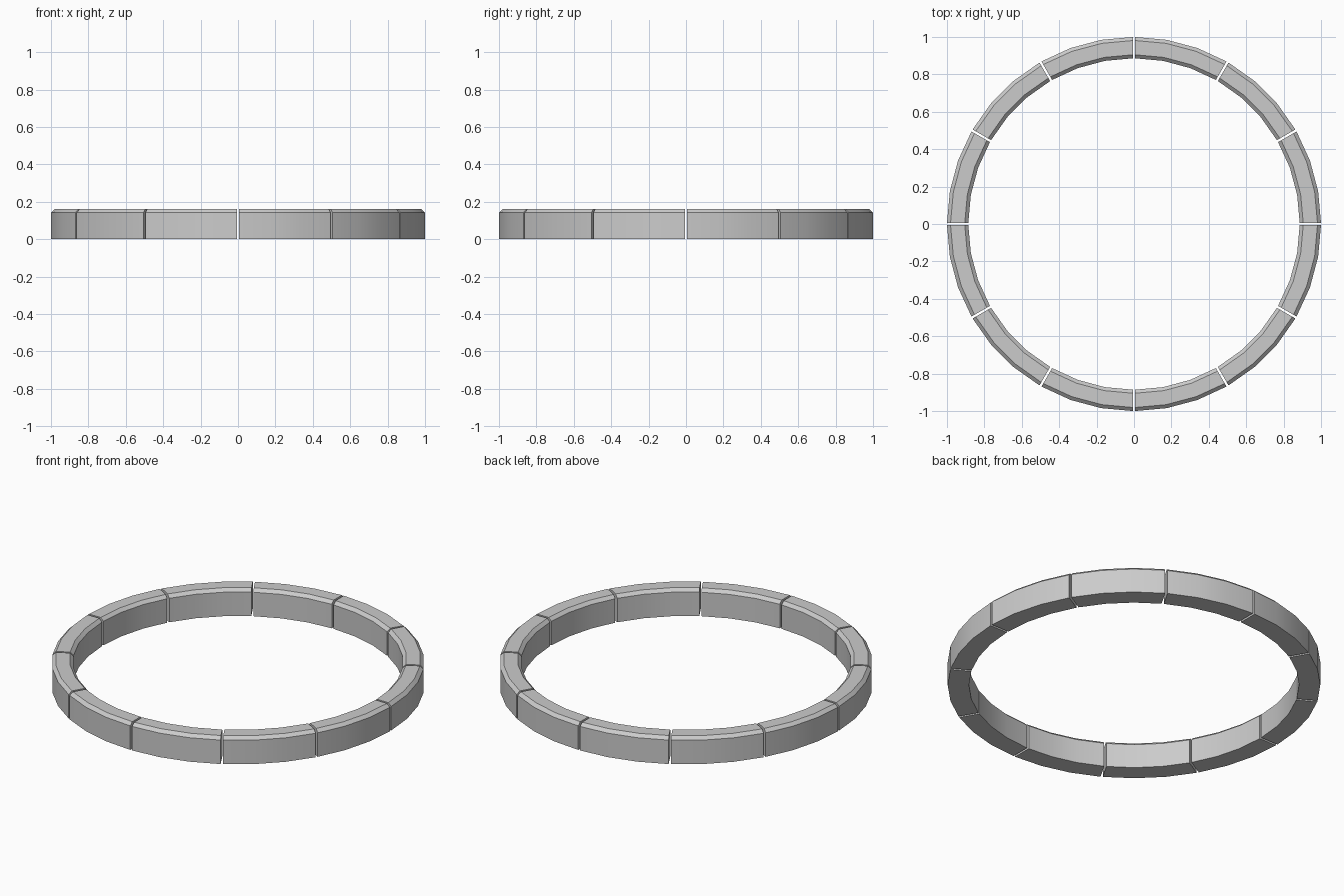
import bpy, bmesh, math

if "Cube" in bpy.data.objects:
    bpy.data.objects.remove(bpy.data.objects["Cube"])

SEGMENTS, STEPS, HALF_GAP = 12, 3, 0.006
# cross-section (radius, height): flat base, chamfered top edges
PROFILE = [(0.886, 0.0), (1.0, 0.0), (1.0, 0.142), (0.981, 0.16),
           (0.905, 0.16), (0.886, 0.142)]


def ring_block(index):
    bm = bmesh.new()
    start = index * 2 * math.pi / SEGMENTS
    span = 2 * math.pi / SEGMENTS
    rows = []
    for s in range(STEPS + 1):
        row = []
        for r, z in PROFILE:
            # parallel-sided gap at both ends
            gap = math.asin(HALF_GAP / r)
            a = start + gap + (span - 2 * gap) * s / STEPS
            row.append(bm.verts.new((r * math.cos(a), r * math.sin(a), z)))
        rows.append(row)
    n = len(PROFILE)
    for a, b in zip(rows, rows[1:]):
        for i in range(n):
            j = (i + 1) % n
            bm.faces.new((a[i], a[j], b[j], b[i]))
    # end caps
    bm.faces.new(rows[0])
    bm.faces.new(rows[-1][::-1])
    bmesh.ops.recalc_face_normals(bm, faces=bm.faces)
    name = f"ring_block_{index + 1}"
    mesh = bpy.data.meshes.new(name)
    bm.to_mesh(mesh)
    bm.free()
    ob = bpy.data.objects.new(name, mesh)
    bpy.context.collection.objects.link(ob)
    return ob


# twelve curved blocks forming the ring
blocks = [ring_block(i) for i in range(SEGMENTS)]
for ob in blocks:
    ob.select_set(True)
bpy.context.view_layer.objects.active = blocks[0]
bpy.ops.object.shade_smooth_by_angle(angle=math.radians(30))
